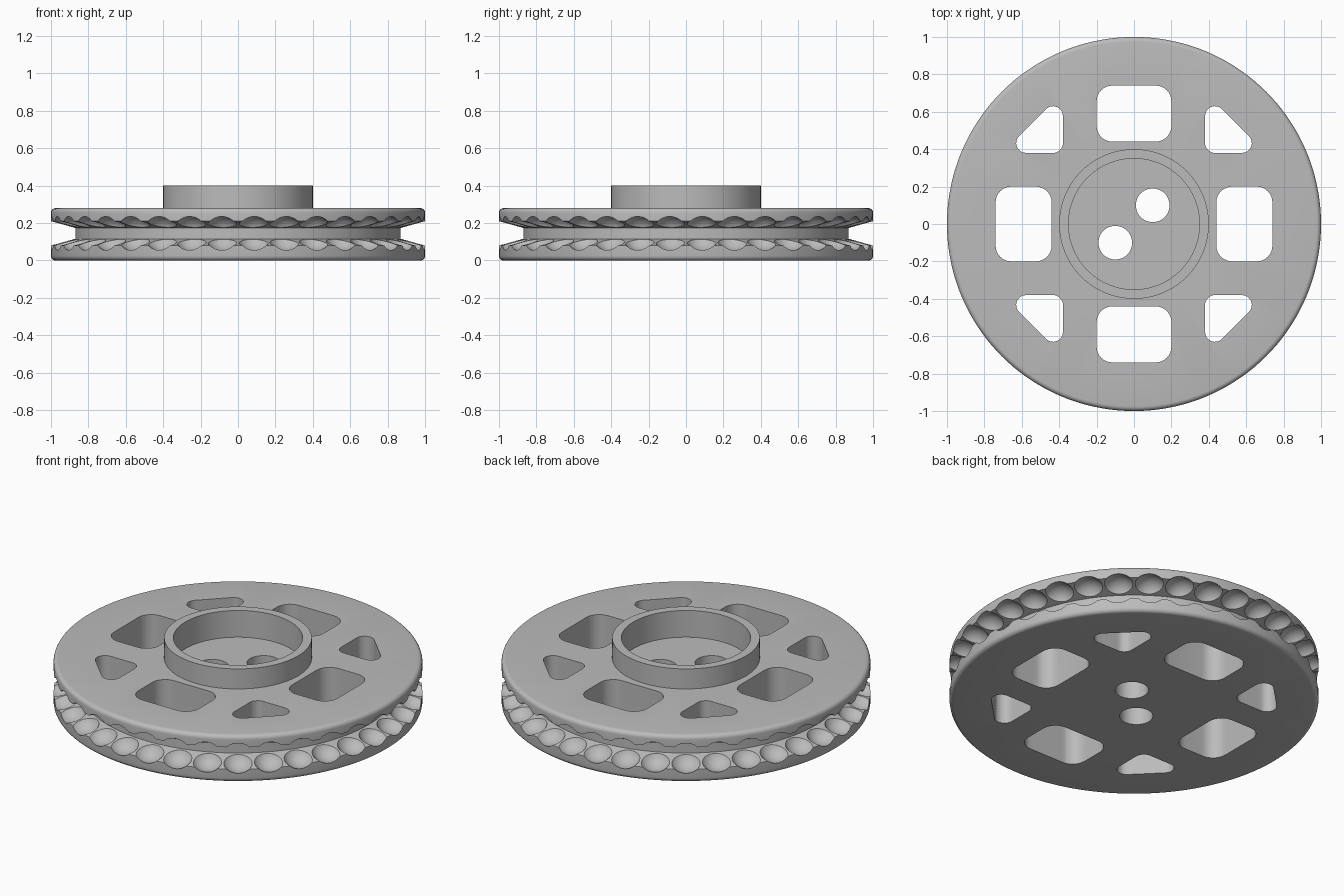
import bpy, bmesh, math
from mathutils import Vector, Matrix

cube = bpy.data.objects.get("Cube")
if cube:
    bpy.data.objects.remove(cube, do_unlink=True)

SEGMENTS = 144
CUPS = 36
GROOVE_Z = 0.145

metal = bpy.data.materials.new("plain grey")
metal.use_nodes = True
grey = (0.5, 0.5, 0.5, 1)
metal.diffuse_color = grey
metal.node_tree.nodes["Principled BSDF"].inputs["Base Color"].default_value = grey


def to_object(bm, name):
    bmesh.ops.recalc_face_normals(bm, faces=bm.faces)
    mesh = bpy.data.meshes.new(name)
    bm.to_mesh(mesh)
    bm.free()
    mesh.materials.append(metal)
    obj = bpy.data.objects.new(name, mesh)
    bpy.context.collection.objects.link(obj)
    return obj


def arc(cx, cz, r, start, end, steps=5):
    angles = [math.radians(start + (end - start) * i / steps) for i in range(steps + 1)]
    return [(cx + r * math.cos(a), cz + r * math.sin(a)) for a in angles]


def lathe(profile, name):
    bm = bmesh.new()
    rings = []
    for r, z in profile:
        rings.append([bm.verts.new((r * math.cos(a), r * math.sin(a), z))
                      for a in (math.tau * i / SEGMENTS for i in range(SEGMENTS))])
    for low, high in zip(rings, rings[1:]):
        for i in range(SEGMENTS):
            j = (i + 1) % SEGMENTS
            bm.faces.new((low[i], low[j], high[j], high[i]))
    bm.faces.new(rings[0])
    bm.faces.new(rings[-1])
    return to_object(bm, name)


def rounded(corners, r, steps=8):
    """Outline of a convex polygon with filleted corners."""
    outline = []
    pts = [Vector(c) for c in corners]
    for i, p in enumerate(pts):
        a = (pts[i - 1] - p).normalized()
        b = (pts[(i + 1) % len(pts)] - p).normalized()
        half = a.angle(b) / 2
        centre = p + (a + b).normalized() * (r / math.sin(half))
        start = p + a * (r / math.tan(half)) - centre
        end = p + b * (r / math.tan(half)) - centre
        sweep = start.angle_signed(end)
        for k in range(steps + 1):
            turn = Matrix.Rotation(-sweep * k / steps, 2)
            outline.append(centre + turn @ start)
    return outline


def add_prism(bm, outline, spin=0):
    turn = Matrix.Rotation(spin, 3, 'Z')
    rings = [[bm.verts.new(turn @ Vector((p[0], p[1], z))) for p in outline]
             for z in (-0.1, 0.5)]
    n = len(outline)
    for i in range(n):
        j = (i + 1) % n
        bm.faces.new((rings[0][i], rings[0][j], rings[1][j], rings[1][i]))
    bm.faces.new(rings[0][::-1])
    bm.faces.new(rings[1])


def cup_cutter(first):
    # Every second bead, so that neighbours in one cutter do not overlap
    bm = bmesh.new()
    for i in range(first, CUPS, 2):
        a = math.tau * (i + 0.5) / CUPS
        place = Matrix.Rotation(a, 4, 'Z') @ Matrix.Translation((0.97, 0, GROOVE_Z))
        bmesh.ops.create_uvsphere(bm, u_segments=32, v_segments=20, radius=0.095, matrix=place)
    return to_object(bm, "cup_cutter")


# Wheel body: rounded rim, tapered groove, raised hub ring with a recessed floor
fillet = 0.025
profile = [(0.5, 0)]
profile += arc(1 - fillet, fillet, fillet, -90, 0)
profile += [(1, 0.08), (0.87, 0.116), (0.87, 0.174), (1, 0.21)]
profile += arc(1 - fillet, 0.28 - fillet, fillet, 0, 90)
profile += [(0.4, 0.28), (0.4, 0.4), (0.35, 0.4), (0.35, 0.24)]
wheel = lathe(profile, "pulley_wheel")

# Lightening windows and the two hub holes
bm = bmesh.new()
window = rounded([(0.44, -0.2), (0.74, -0.2), (0.74, 0.2), (0.44, 0.2)], 0.085)
triangle = rounded([(0.38, 0.38), (0.705, 0.38), (0.38, 0.705)], 0.053)
for quarter in range(4):
    add_prism(bm, window, quarter * math.pi / 2)
    add_prism(bm, triangle, quarter * math.pi / 2)
for side in (1, -1):
    add_prism(bm, arc(0.1 * side, 0.1 * side, 0.09, 0, 360, 48)[:-1])
cutters = [to_object(bm, "window_cutter"), cup_cutter(0), cup_cutter(1)]

for cutter in cutters:
    cutter.hide_render = True
    mod = wheel.modifiers.new("cut", 'BOOLEAN')
    mod.operation = 'DIFFERENCE'
    mod.solver = 'EXACT'
    mod.object = cutter

# Bake the cuts and drop the helpers
depsgraph = bpy.context.evaluated_depsgraph_get()
baked = bpy.data.meshes.new_from_object(wheel.evaluated_get(depsgraph))
wheel.modifiers.clear()
wheel.data = baked
for cutter in cutters:
    bpy.data.objects.remove(cutter, do_unlink=True)

bpy.ops.object.select_all(action='DESELECT')
wheel.select_set(True)
bpy.context.view_layer.objects.active = wheel
bpy.ops.object.shade_smooth_by_angle(angle=math.radians(30))
